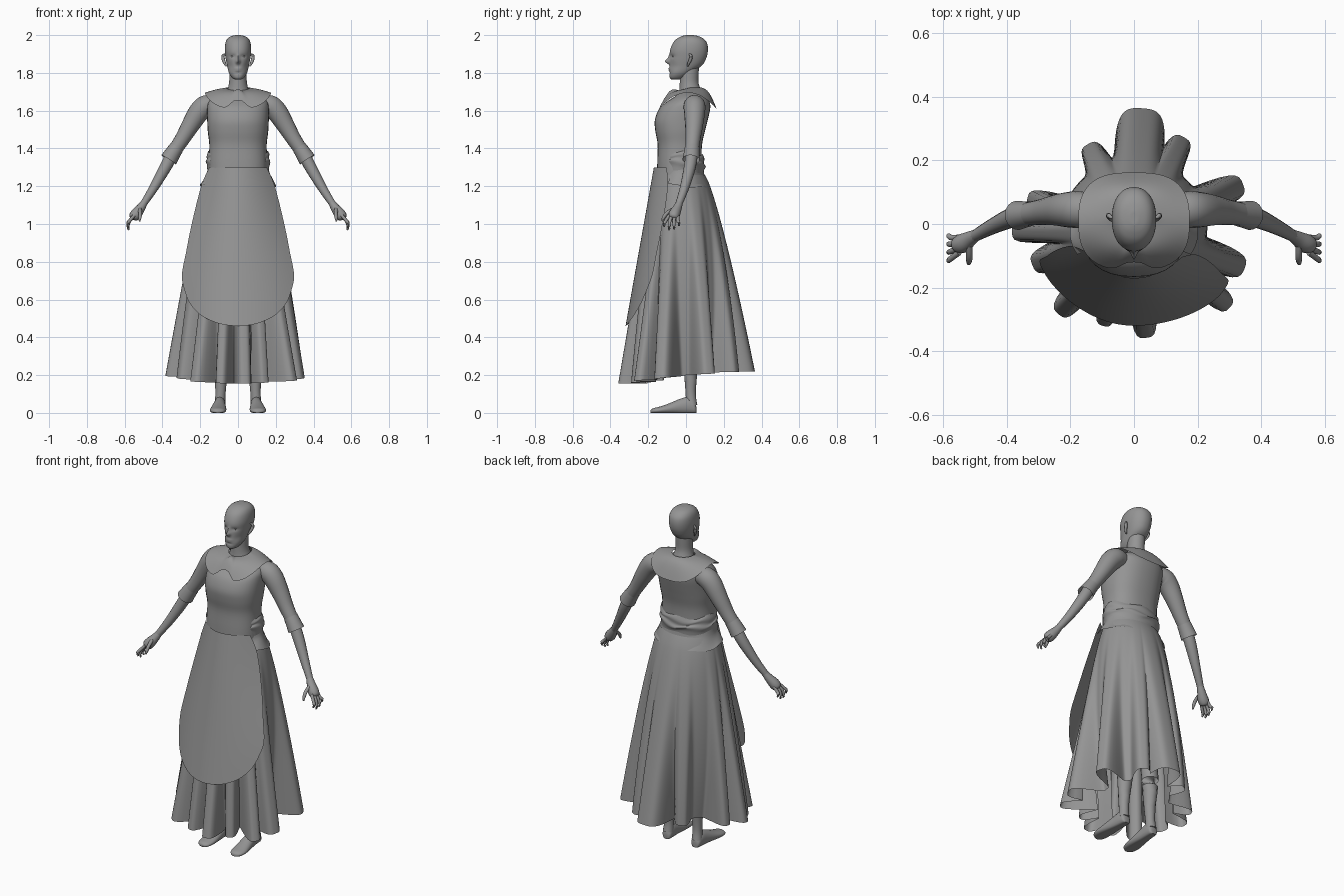
import bpy, bmesh, math
from mathutils import Vector

grey = bpy.data.materials.new("plain grey")
grey.diffuse_color = (0.3, 0.3, 0.3, 1)


def spline(rows, steps):
    """Catmull-Rom refinement of a list of number tuples."""
    out = []
    for i in range(len(rows) - 1):
        p = [rows[max(0, min(len(rows) - 1, i + k))] for k in (-1, 0, 1, 2)]
        for s in range(steps):
            t = s / steps
            out.append(tuple(0.5 * (2*b + (c - a)*t + (2*a - 5*b + 4*c - d)*t*t
                                    + (3*b - a - 3*c + d)*t**3) for a, b, c, d in zip(*p)))
    return out + [tuple(rows[-1])]


def skin(name, rings, closed=True, caps=True, mirror=False, angle=50):
    """Bridge a stack of equal point rows into one object."""
    bm = bmesh.new()
    vs = [[bm.verts.new(p) for p in r] for r in rings]
    n = len(vs[0])
    for a, b in zip(vs, vs[1:]):
        for i in range(n if closed else n - 1):
            j = (i + 1) % n
            bm.faces.new((a[i], a[j], b[j], b[i]))
    if closed and caps:
        bm.faces.new(vs[0])
        bm.faces.new(vs[-1])
    bmesh.ops.recalc_face_normals(bm, faces=bm.faces)
    me = bpy.data.meshes.new(name)
    bm.to_mesh(me)
    bm.free()
    me.materials.append(grey)
    ob = bpy.data.objects.new(name, me)
    bpy.context.collection.objects.link(ob)
    bpy.context.view_layer.objects.active = ob
    ob.select_set(True)
    bpy.ops.object.shade_smooth_by_angle(angle=math.radians(angle))
    ob.select_set(False)
    if mirror:
        ob.modifiers.new("mirror", 'MIRROR')
    return ob


def circle(n):
    return [2 * math.pi * i / n for i in range(n)]


def power_sign(v, p):
    return math.copysign(abs(v) ** p, v)


def section(z, front, back, hw, n, power=1.0):
    """Horizontal oval from its front, back and half width."""
    cy, ry = (front + back) / 2, (back - front) / 2
    return [Vector((hw * power_sign(math.cos(a), power), cy + ry * power_sign(math.sin(a), power), z))
            for a in circle(n)]


def body(name, rows, n=32, steps=4, power=1.0, caps=True):
    return skin(name, [section(*r, n, power=power) for r in spline(rows, steps)], caps=caps)


def tube(name, pts, n=14, steps=4, mirror=True, caps=True):
    """Round limb through (x, y, z, radius) points."""
    rows = spline(pts, steps)
    rings = []
    for i, r in enumerate(rows):
        d = Vector(rows[min(i + 1, len(rows) - 1)][:3]) - Vector(rows[max(i - 1, 0)][:3])
        q = d.to_track_quat('Z', 'Y')
        rings.append([Vector(r[:3]) + q @ Vector((math.cos(a), math.sin(a), 0)) * r[3]
                      for a in circle(n)])
    return skin(name, rings, mirror=mirror, caps=caps)


# Head: oval sections with the face pushed in and out
head_rows = [(1.764, -.075, -.03, .015), (1.775, -.086, -.005, .032), (1.80, -.088, .03, .048),
             (1.84, -.087, .085, .058), (1.88, -.085, .108, .066), (1.92, -.084, .116, .07),
             (1.955, -.071, .112, .067), (1.978, -.052, .096, .058), (1.992, -.028, .073, .042),
             (1.999, -.005, .045, .018), (2.0, .01, .03, .004)]
bumps = [(0, 1.860, .010, .012, -.024), (0, 1.880, .007, .018, -.010), (.03, 1.888, .016, .010, .006),
         (-.03, 1.888, .016, .010, .006), (0, 1.823, .018, .005, -.005), (0, 1.813, .014, .004, -.004),
         (0, 1.80, .02, .005, .003), (.042, 1.835, .015, .02, .004), (-.042, 1.835, .015, .02, .004)]
head = [section(*r, 72, power=.92) for r in spline(head_rows, 8)]
for ring in head:
    for v in ring:
        if v.y < -.015:
            v.y += sum(d * math.exp(-((v.x - x) / w) ** 2 - ((v.z - z) / h) ** 2)
                       for x, z, w, h, d in bumps)
skin("head", head)
tube("eye", [(.029, -.064, 1.881, .002), (.029, -.064, 1.884, .007), (.029, -.064, 1.888, .009),
             (.029, -.064, 1.892, .007), (.029, -.064, 1.895, .002)], 12, 2)
tube("ear", [(.062, .008, 1.835, .004), (.070, .014, 1.85, .007), (.078, .024, 1.872, .009),
             (.079, .026, 1.890, .008), (.068, .018, 1.900, .004)], 10, 3)
body("neck", [(1.68, -.04, .09, .075), (1.71, -.035, .078, .057), (1.75, -.033, .066, .047),
              (1.80, -.033, .067, .046), (1.85, -.03, .07, .045)])

# Bodice
body("bodice", [(1.26, -.153, .08, .156), (1.33, -.152, .082, .155), (1.42, -.15, .085, .152),
                (1.49, -.162, .10, .16), (1.55, -.165, .115, .163), (1.61, -.142, .128, .163),
                (1.645, -.105, .125, .157), (1.675, -.06, .105, .125), (1.70, -.03, .08, .06)],
     power=.85)

# Rounded collar: notch at the front, back hanging away from the shoulders
inner, outer = [], []
for a in circle(128):
    c, s = math.cos(a), math.sin(a)
    fr, bk = max(0, -s), max(0, s)
    notch = math.exp(-(c / .16) ** 2) if s < 0 else 0
    inner.append(Vector((.062 * c, .022 + .062 * s, 1.722 - .015 * fr)))
    outer.append(Vector((.175 * power_sign(c, .7),
                         .01 + (.152 if s > 0 else .155) * power_sign(s, .75) + .025 * notch,
                         1.695 - .085 * fr ** 1.5 - .085 * bk ** 1.5 + .045 * notch)))
collar = []
for k in range(9):
    t = k / 8
    collar.append([i.lerp(o, t) + Vector((0, 0, (.003 + .024 * (abs(i.y - .022) / .062) ** 1.5)
                                          * math.sin(math.pi * t))) for i, o in zip(inner, outer)])
skin("collar", collar, caps=False)


def back_wrap(name, rows, start, wave):
    """Open band round the back from (z, half width, depth) rows."""
    rings = []
    for k, (z, hw, dep) in enumerate(rows):
        rings.append([])
        for i in range(49):
            a = math.radians(start + (180 - 2 * start) * i / 48)
            rings[-1].append(Vector((hw * math.cos(a), -.025 + dep * math.sin(a),
                                     z + wave * math.sin(5 * a + k * .4) - .02 * max(0, math.sin(a)))))
    skin(name, rings, closed=False)


# Wrinkled sash and flared peplum, both round the back
back_wrap("sash", spline([(1.385, .158, .112), (1.365, .166, .122), (1.345, .164, .120),
                          (1.33, .171, .130), (1.31, .165, .122), (1.29, .163, .119)], 3), -30, .007)
back_wrap("peplum", spline([(1.315, .158, .116), (1.27, .166, .124), (1.235, .183, .137),
                            (1.205, .202, .152)], 3), -28, .006)

# Arms: sleeve, flared cuff, bare forearm and hand
tube("sleeve", [(.11, .04, 1.625, .045), (.165, .045, 1.627, .057), (.205, .045, 1.595, .056),
                (.25, .043, 1.525, .048), (.295, .037, 1.45, .040), (.345, .03, 1.375, .036)], 18)
tube("cuff", [(.325, .033, 1.405, .039), (.345, .030, 1.375, .042), (.367, .027, 1.34, .046)],
     18, 3, caps=False)
tube("forearm", [(.35, .03, 1.365, .033), (.39, .018, 1.29, .031), (.45, -.010, 1.185, .024),
                 (.505, -.04, 1.10, .018)])
tube("palm", [(.495, -.034, 1.115, .018), (.515, -.046, 1.085, .024), (.538, -.06, 1.055, .03),
              (.555, -.066, 1.035, .026), (.56, -.068, 1.028, .012)], 12)
for i, (y0, y1, low) in enumerate([(-.090, -.115, .985), (-.073, -.089, .968),
                                   (-.057, -.063, .972), (-.042, -.037, .99)]):
    tube("finger_%d" % (i + 1), [(.55, y0, 1.045, .009), (.573, (y0 + y1) / 2 - .004, 1.018, .009),
                                 (.583, y1, low + .018, .008), (.578, y1, low, .004)], 8, 3)
tube("thumb", [(.52, -.062, 1.08, .011), (.518, -.098, 1.06, .010), (.519, -.118, 1.035, .009),
               (.521, -.126, 1.015, .004)], 8, 3)

# Skirt: folds given as (direction in degrees, reach at the hem, half spread)
folds = [(86, .365, 15), (60, .315, 9), (20, .365, 9), (-22, .375, 9), (-41, .40, 7), (-63, .32, 7),
         (-84, .36, 8), (-107, .335, 7), (-130, .37, 8), (-158, .345, 9), (-176, .385, 7),
         (166, .345, 7), (120, .29, 9)]
VALLEY = .19


def hem_radius(deg):
    r = VALLEY
    for d, reach, w in folds:
        gap = abs((deg - d + 180) % 360 - 180) / w
        r = max(r, VALLEY + (reach - VALLEY) * math.exp(-gap ** 4 * .5))
    return r


skirt = []
for k in range(29):
    t = k / 28
    ring = []
    for i in range(240):
        a = 2 * math.pi * i / 240
        c, s = math.cos(a), math.sin(a)
        waist = 1 / math.hypot(c / .165, s / (.12 if s > 0 else .13))
        env = .365 - .035 * max(0, -s)
        r = waist + (env - waist) * t ** .78 - (env - hem_radius(math.degrees(a))) * t ** 1.8
        z = 1.26 - t * (1.06 + .045 * max(0, -s) - .02 * max(0, s))
        ring.append(Vector((r * c, r * s - .02 * (1 - t), z)))
    skirt.append(ring)
skin("skirt", skirt, caps=False, angle=60)

# Apron: sheet with a round lower end, wrapped further back on one side
outline = [(1.30, .152), (1.2, .195), (1.0, .245), (.85, .275), (.73, .297), (.65, .283), (.58, .255),
           (.52, .20), (.485, .135), (.466, .07), (.46, .01)]
apron = []
for z, hw in spline(outline, 4):
    t = (1.30 - z) / .84
    row = []
    for u in [i / 12 - 1 for i in range(25)]:
        x = u * hw
        bend = (1.6 if u < 0 else .9) + 2 * max(0, 1 - t) ** 2.2
        row.append(Vector((x, -.17 - .15 * t + bend * x * x, z)))
    apron.append(row)
skin("apron", apron, closed=False)

# Legs and bare feet
tube("leg", [(.095, .03, .04, .03), (.093, .025, .10, .027), (.09, .025, .20, .034),
             (.088, .03, .34, .046), (.088, .01, .52, .046), (.088, .0, .65, .055)], 16)
foot = []
for y, h, hw, x in spline([(.055, .03, .012, .095), (.048, .055, .026, .095), (.02, .085, .031, .096),
                           (-.03, .075, .034, .099), (-.09, .05, .041, .103), (-.14, .033, .043, .106),
                           (-.175, .024, .033, .106), (-.188, .014, .012, .104)], 3):
    foot.append([Vector((x + hw * math.cos(a), y, max(0, h * (.42 + .58 * math.sin(a)))))
                 for a in circle(20)])
skin("foot", foot, mirror=True)
